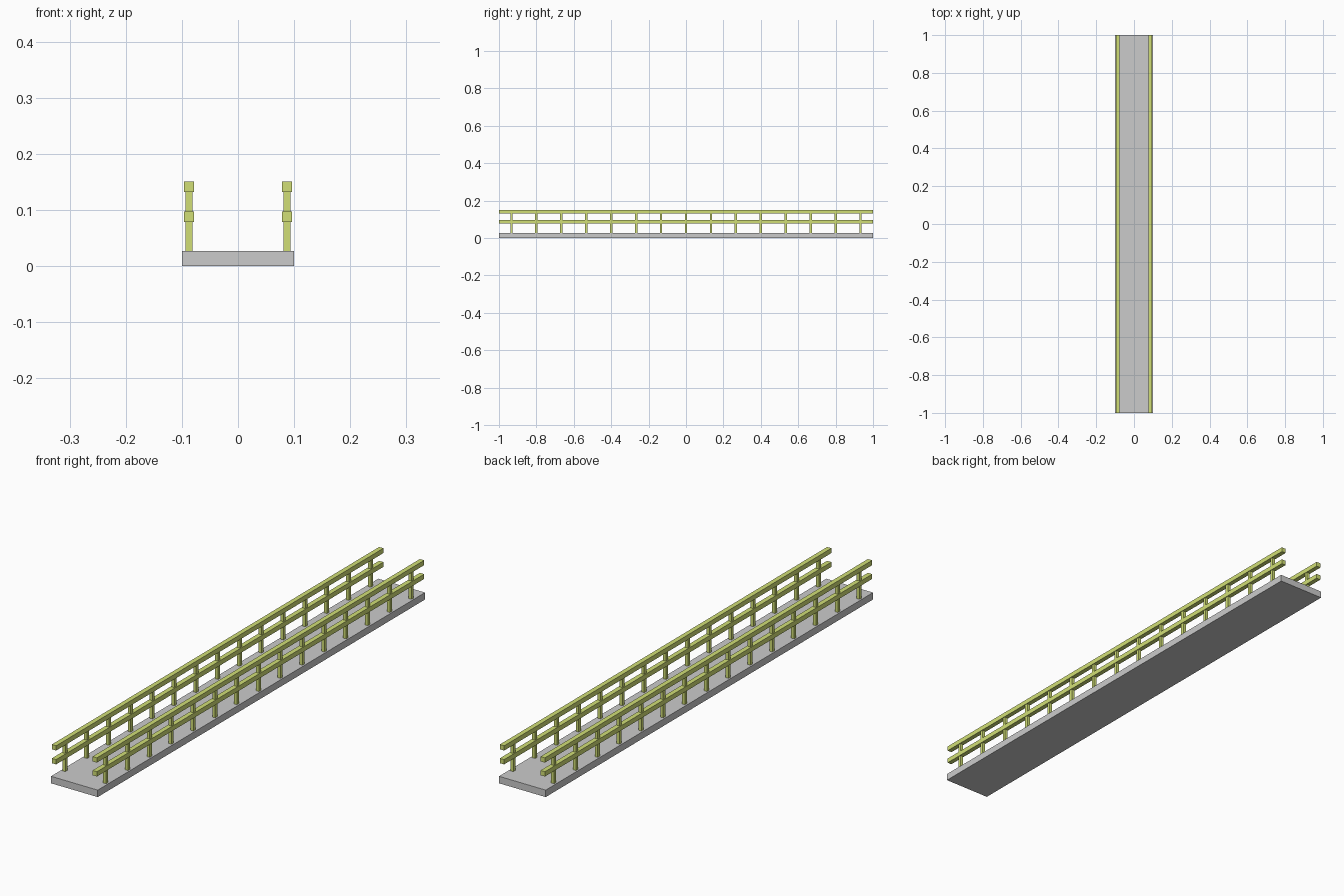
import bpy

if "Cube" in bpy.data.objects:
    bpy.data.objects.remove(bpy.data.objects["Cube"])

paint = bpy.data.materials.new("rail_paint")
paint.diffuse_color = (0.64, 0.74, 0.18, 1)
paint.use_nodes = True
paint.node_tree.nodes["Principled BSDF"].inputs["Base Color"].default_value = paint.diffuse_color


def box(name, x, y, z, mat=None):
    """Box from (min, max) ranges on each axis."""
    bpy.ops.mesh.primitive_cube_add(size=1, location=[(a + b) / 2 for a, b in (x, y, z)])
    ob = bpy.context.object
    ob.name = name
    ob.scale = [b - a for a, b in (x, y, z)]
    bpy.ops.object.transform_apply(location=True, rotation=False, scale=True)
    # origin at the world centre so mirror and array work about the model axis
    ob.data.transform(ob.matrix_world)
    ob.matrix_world.identity()
    ob.location = (0, 0, 0)
    if mat:
        ob.data.materials.append(mat)
    return ob


def mirror_x(ob):
    ob.modifiers.new("other_side", 'MIRROR').use_axis[0] = True


# Walkway slab
box("deck", (-0.1, 0.1), (-1, 1), (0, 0.027))

# Handrail and middle rail, on both sides
for name, z in (("top_rail", 0.1415), ("middle_rail", 0.088)):
    mirror_x(box(name, (0.078, 0.0965), (-1, 1), (z - 0.0093, z + 0.0093), paint))

# Fifteen evenly spaced posts per side
count, pitch, half = 15, 2 / 15, 0.0063
for i in range(count):
    y = (i - (count - 1) / 2) * pitch
    mirror_x(box(f"post_{i + 1}", (0.0873 - half, 0.0873 + half),
                 (y - half, y + half), (0.027, 0.135), paint))
